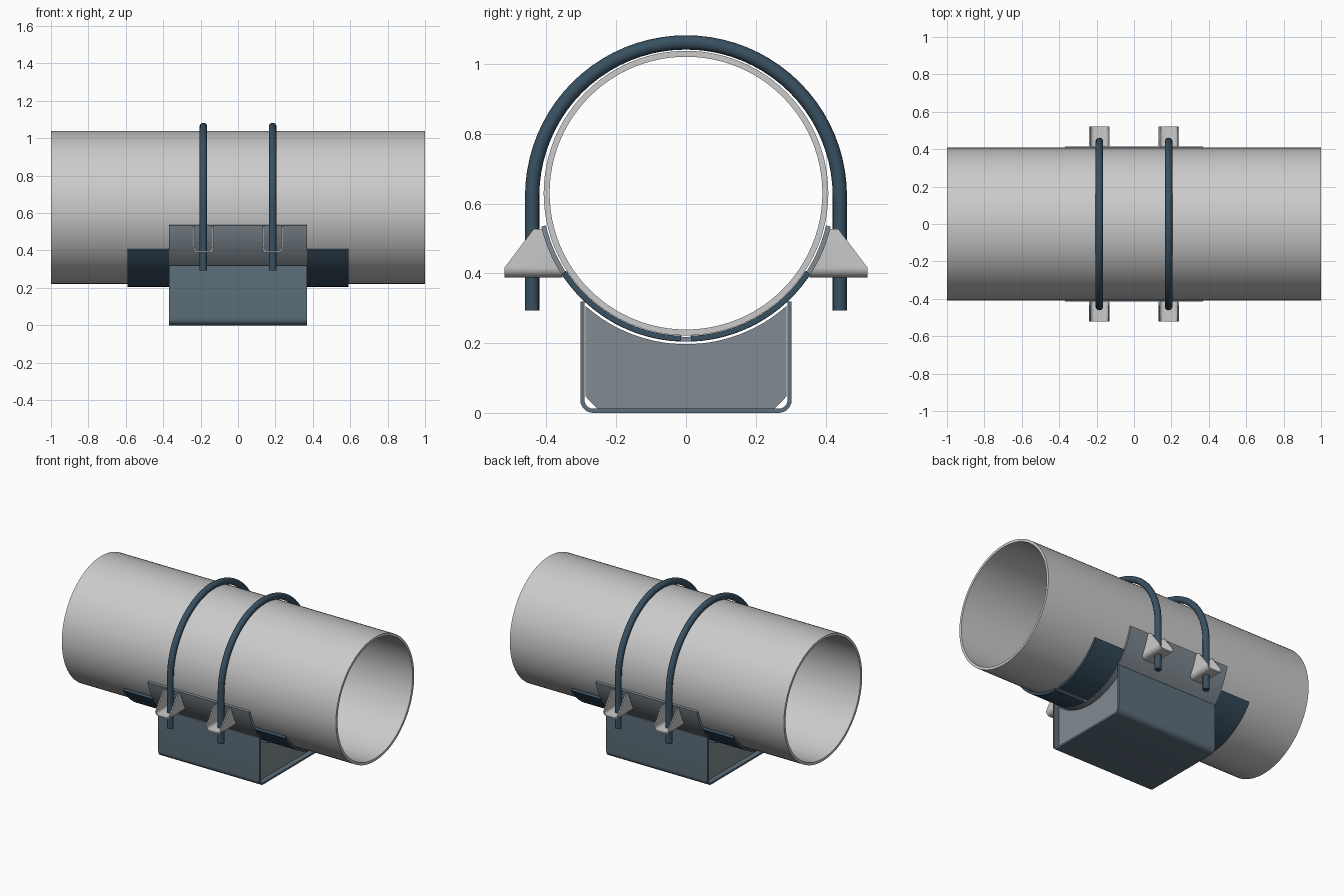
import bpy, bmesh
from math import sin, cos, pi, radians, sqrt
from mathutils import Vector

if "Cube" in bpy.data.objects:
    bpy.data.objects.remove(bpy.data.objects["Cube"])

ZC = 0.63  # pipe axis height


def material(name, rgb):
    m = bpy.data.materials.new(name)
    m.diffuse_color = (*rgb, 1)
    m.use_nodes = True
    m.node_tree.nodes["Principled BSDF"].inputs["Base Color"].default_value = m.diffuse_color
    return m


DARK = material("dark_blue", (0.04, 0.08, 0.12))
SLATE = material("slate", (0.11, 0.16, 0.20))
GREY = material("plate_grey", (0.22, 0.26, 0.29))


def finish(name, bm, mat=None):
    bmesh.ops.recalc_face_normals(bm, faces=bm.faces)
    me = bpy.data.meshes.new(name)
    bm.to_mesh(me)
    bm.free()
    ob = bpy.data.objects.new(name, me)
    bpy.context.collection.objects.link(ob)
    if mat:
        me.materials.append(mat)
    bpy.context.view_layer.objects.active = ob
    ob.select_set(True)
    bpy.ops.object.shade_smooth_by_angle(angle=radians(35))
    ob.select_set(False)
    return ob


def shell(inner, outer, lo, hi, place, closed=False):
    """Thick sheet between two matching profiles, extruded from lo to hi."""
    bm = bmesh.new()
    rows = [[bm.verts.new(place(t, *p)) for p, t in
             ((i, lo), (o, lo), (o, hi), (i, hi))] for i, o in zip(inner, outer)]
    n = len(rows)
    for k in range(n if closed else n - 1):
        a, b = rows[k], rows[(k + 1) % n]
        for j in range(4):
            bm.faces.new((a[j], a[j - 1], b[j - 1], b[j]))
    if not closed:
        bm.faces.new(rows[0])
        bm.faces.new(rows[-1])
    return bm


def along_x(t, u, v):
    return (t, u, v)


def arc(r, a0, a1, n):
    """Arc about the pipe axis; angles in degrees from straight down."""
    return [(r * sin(a), ZC - r * cos(a)) for a in
            (radians(a0 + (a1 - a0) * k / n) for k in range(n + 1))]


def u_profile(half, bottom, top, r, n=6):
    """U outline with rounded lower corners."""
    right = [(half - r + r * sin(a), bottom + r - r * cos(a))
             for a in (pi / 2 * k / n for k in range(n + 1))] + [(half, top)]
    return [(-u, v) for u, v in reversed(right)] + right


# Pipe
finish("pipe", shell(arc(0.391, 0, 360, 96)[:-1], arc(0.408, 0, 360, 96)[:-1],
                     -1, 1, along_x, True))

# Cradle plate hugging the pipe
finish("cradle_plate", shell(arc(0.412, -77, 77, 48), arc(0.426, -77, 77, 48),
                             -0.37, 0.37, along_x), GREY)

# Pad halves at each end of the cradle, split along the bottom
for i, (x0, x1) in enumerate(((-0.59, -0.37), (0.37, 0.59))):
    for s in (-1, 1):
        finish(f"pipe_pad_{i}_{'left' if s < 0 else 'right'}",
               shell(arc(0.409, 2 * s, 57 * s, 20), arc(0.425, 2 * s, 57 * s, 20),
                     x0, x1, along_x), DARK)

# Base channel
finish("base_channel", shell(u_profile(0.291, 0.012, 0.32, 0.025),
                             u_profile(0.303, 0, 0.32, 0.037),
                             -0.37, 0.37, along_x), SLATE)

# Web plates inside the channel
for x in (-0.33, 0.33):
    bm = bmesh.new()
    outline = [(-0.288, 0.047), (-0.255, 0.013), (0.255, 0.013), (0.288, 0.047)]
    outline += arc(0.433, 41.7, -41.7, 28)
    face = bm.faces.new([bm.verts.new((x - 0.006, y, z)) for y, z in outline])
    ext = bmesh.ops.extrude_face_region(bm, geom=[face], use_keep_orig=True)
    bmesh.ops.translate(bm, vec=(0.012, 0, 0),
                        verts=[v for v in ext["geom"] if isinstance(v, bmesh.types.BMVert)])
    finish("web_plate", bm, GREY)


def trim(bm, p, q, side):
    """Cut away the outside of the y-z line p-q, on the given y side."""
    d = Vector((0, q[0] - p[0], q[1] - p[1]))
    no = Vector((0, d.z, -d.y))
    if no.y * side < 0:
        no.negate()
    res = bmesh.ops.bisect_plane(bm, geom=bm.verts[:] + bm.edges[:] + bm.faces[:],
                                 plane_co=(0, *p), plane_no=no, clear_outer=True)
    bmesh.ops.holes_fill(bm, edges=[e for e in res["geom_cut"]
                                    if isinstance(e, bmesh.types.BMEdge)])


R, RZ, ROD = 0.441, 0.621, 0.0205
for x in (-0.185, 0.185):
    # Bent rod over the pipe
    path = [(R, 0.293)] + [(R * cos(pi * k / 40), RZ + R * sin(pi * k / 40))
                           for k in range(41)] + [(-R, 0.293)]
    bm = bmesh.new()
    rings = []
    for k, (y, z) in enumerate(path):
        a = pi * min(max(k - 1, 0), 40) / 40
        rings.append([bm.verts.new((x + ROD * cos(b), y + ROD * sin(b) * cos(a),
                                    z + ROD * sin(b) * sin(a)))
                      for b in (2 * pi * j / 16 for j in range(16))])
    for a, b in zip(rings, rings[1:]):
        for j in range(16):
            bm.faces.new((a[j], a[j - 1], b[j - 1], b[j]))
    bm.faces.new(rings[0])
    bm.faces.new(rings[-1])
    finish("u_bolt", bm, DARK)

    # Folded lugs holding the rod legs
    for s in (-1, 1):
        bm = shell(u_profile(0.047, 0.397, 0.527, 0.02), u_profile(0.055, 0.388, 0.527, 0.028),
                   s * 0.34, s * 0.52, lambda t, u, v: (x + u, t, v))
        trim(bm, (s * 0.52, 0.417), (s * 0.437, 0.527), s)
        trim(bm, (s * 0.353, 0.388), (s * 0.414, 0.527), -s)
        finish("bolt_lug", bm)
